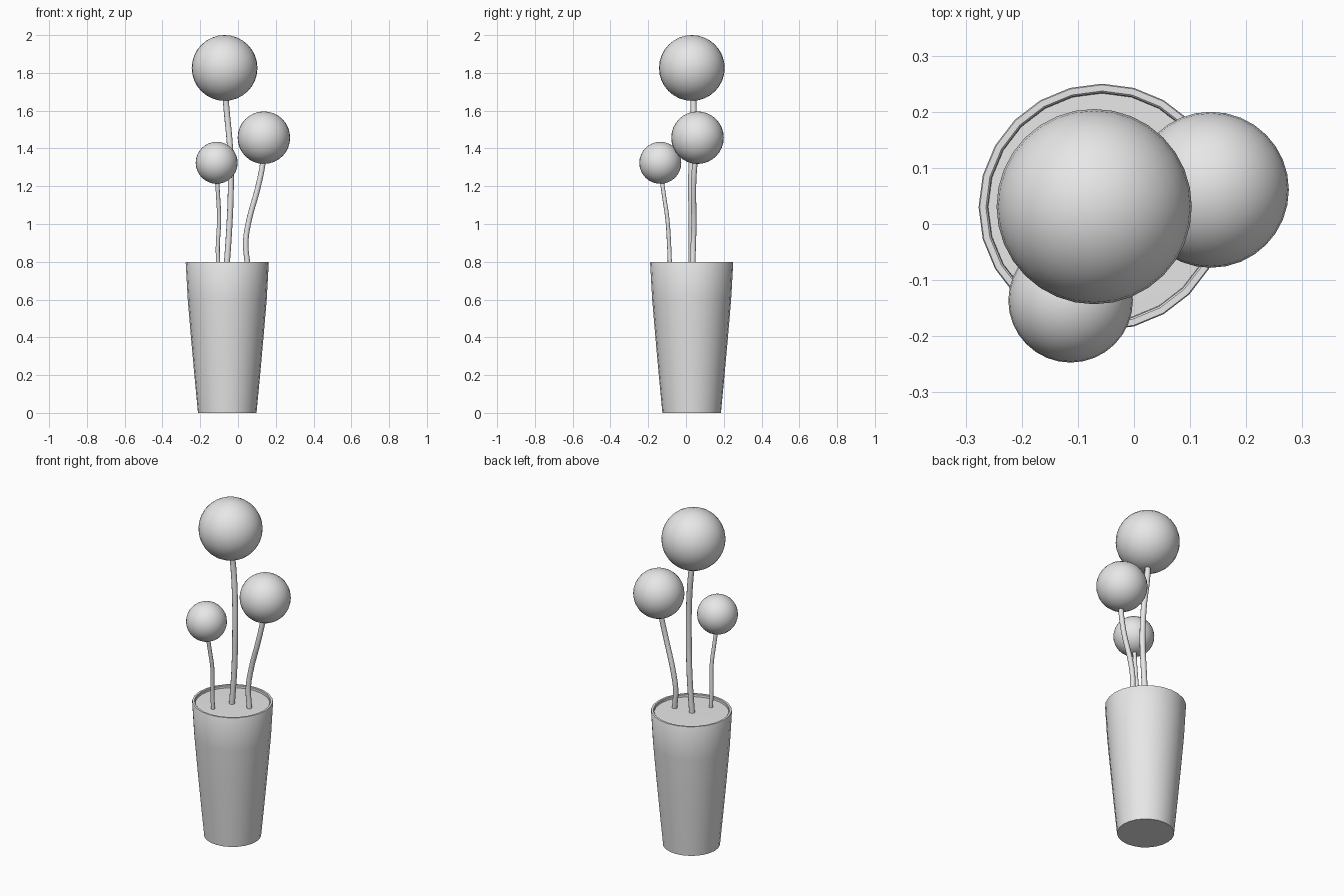
import bpy
import bmesh
import math
from mathutils import Vector

old = bpy.data.objects.get("Cube")
if old:
    bpy.data.objects.remove(old, do_unlink=True)

grey = bpy.data.materials.new("light_grey")
grey.use_nodes = True
COLOUR = (0.8, 0.8, 0.8, 1)
grey.diffuse_color = COLOUR
grey.node_tree.nodes["Principled BSDF"].inputs["Base Color"].default_value = COLOUR

POT = Vector((-0.057, 0.03, 0))
SOIL = 0.785


def finish(obj, angle=40):
    obj.data.materials.append(grey)
    bpy.ops.object.select_all(action="DESELECT")
    obj.select_set(True)
    bpy.context.view_layer.objects.active = obj
    bpy.ops.object.shade_smooth_by_angle(angle=math.radians(angle))


def lathe(name, profile, sides, cap_start=False, cap_end=False):
    """Revolve (radius, height) points around the pot axis."""
    bm = bmesh.new()
    rings = []
    for r, z in profile:
        rings.append([bm.verts.new((r * math.cos(math.tau * i / sides),
                                    r * math.sin(math.tau * i / sides), z))
                      for i in range(sides)])
    for low, high in zip(rings, rings[1:]):
        for i in range(sides):
            j = (i + 1) % sides
            bm.faces.new((low[i], low[j], high[j], high[i]))
    if cap_start:
        bm.faces.new(rings[0][::-1])
    if cap_end:
        bm.faces.new(rings[-1])
    mesh = bpy.data.meshes.new(name)
    bm.to_mesh(mesh)
    bm.free()
    obj = bpy.data.objects.new(name, mesh)
    obj.location = POT
    bpy.context.collection.objects.link(obj)
    finish(obj)


def ball(name, centre, radius):
    bpy.ops.mesh.primitive_uv_sphere_add(segments=32, ring_count=16,
                                         radius=radius, location=centre)
    obj = bpy.context.object
    obj.name = name
    finish(obj)


def stem(name, points, radius):
    """Round tube following a smooth path."""
    curve = bpy.data.curves.new(name, "CURVE")
    curve.dimensions = "3D"
    curve.bevel_depth = radius
    curve.bevel_resolution = 3
    curve.resolution_u = 6
    curve.use_fill_caps = True
    spline = curve.splines.new("BEZIER")
    spline.bezier_points.add(len(points) - 1)
    for bp, co in zip(spline.bezier_points, points):
        bp.co = co
        bp.handle_left_type = bp.handle_right_type = "AUTO"
    obj = bpy.data.objects.new(name, curve)
    bpy.context.collection.objects.link(obj)
    bpy.ops.object.select_all(action="DESELECT")
    obj.select_set(True)
    bpy.context.view_layer.objects.active = obj
    bpy.ops.object.convert(target="MESH")
    finish(bpy.context.object)


# Tapered pot with a thin lip, and the soil inside it
lathe("pot", [(0.155, 0), (0.174, 0.2), (0.192, 0.4), (0.209, 0.6),
              (0.22, 0.796), (0.218, 0.8), (0.207, 0.8), (0.204, 0.797),
              (0.202, SOIL - 0.02)], 24, cap_start=True)
lathe("soil", [(0.203, SOIL), (0.1, SOIL + 0.002)], 24, cap_end=True)

# Tall stem and its ball
stem("tall_stem", [(-0.06, 0.028, SOIL - 0.01), (-0.045, 0.03, 1.0),
                   (-0.038, 0.027, 1.2), (-0.042, 0.032, 1.4),
                   (-0.06, 0.041, 1.6), (-0.07, 0.033, 1.72)], 0.016)
ball("tall_ball", (-0.071, 0.031, 1.826), 0.174)

# Middle stem and its ball
stem("middle_stem", [(0.052, 0.035, SOIL - 0.01), (0.041, 0.039, 0.9),
                     (0.054, 0.042, 1.0), (0.107, 0.04, 1.2),
                     (0.131, 0.047, 1.32), (0.137, 0.055, 1.4)], 0.0145)
ball("middle_ball", (0.137, 0.061, 1.457), 0.139)

# Short stem and its ball
stem("short_stem", [(-0.105, -0.085, SOIL - 0.01), (-0.107, -0.089, 0.88),
                    (-0.1, -0.099, 1.03), (-0.105, -0.115, 1.14),
                    (-0.113, -0.132, 1.26)], 0.011)
ball("short_ball", (-0.113, -0.136, 1.324), 0.111)
